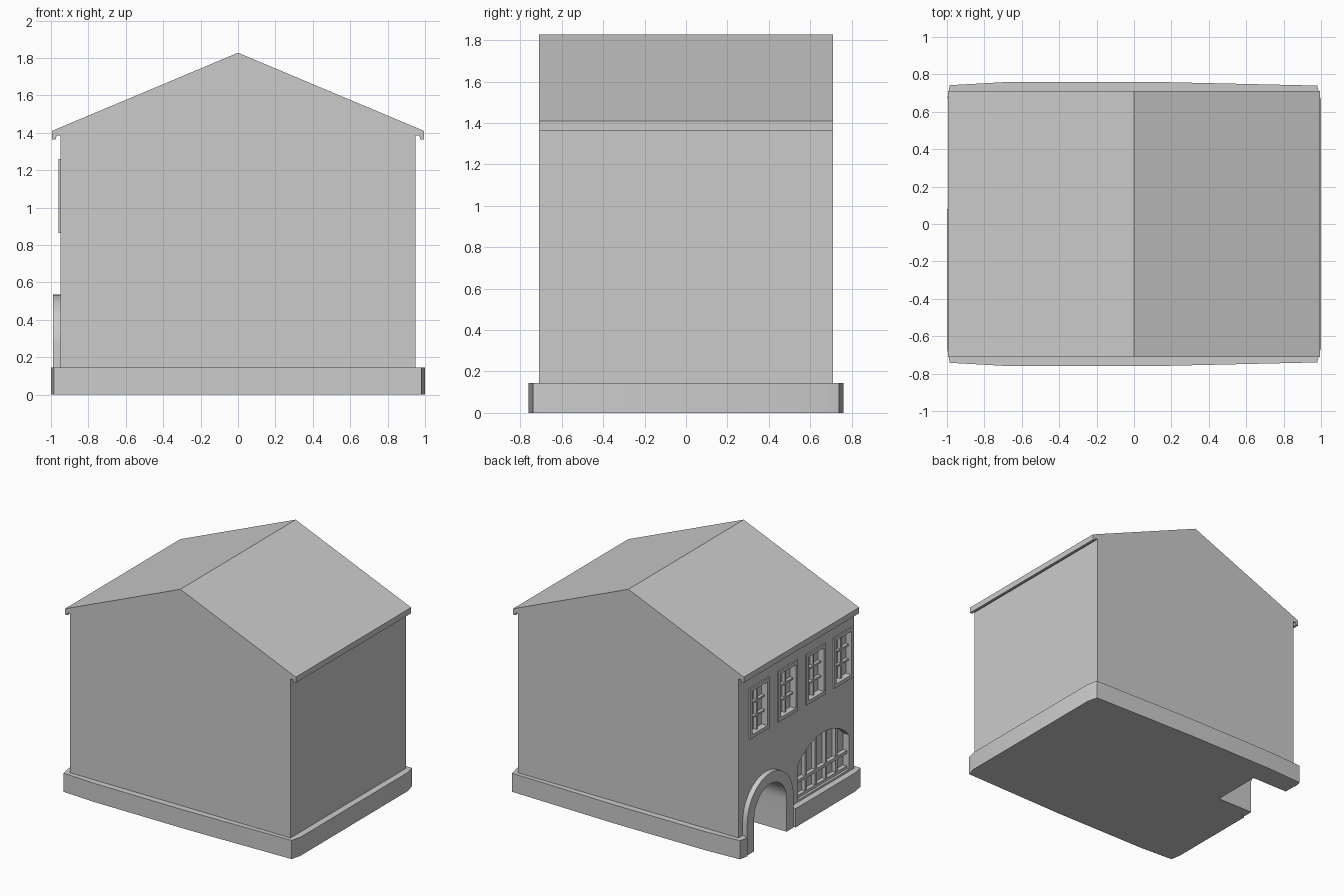
import bpy, bmesh, math

cube = bpy.data.objects.get("Cube")
if cube:
    bpy.data.objects.remove(cube, do_unlink=True)

grey = bpy.data.materials.new("plain grey")
grey.use_nodes = True
grey.diffuse_color = (0.6, 0.6, 0.6, 1)
grey.node_tree.nodes["Principled BSDF"].inputs["Base Color"].default_value = (0.6, 0.6, 0.6, 1)

AXES = {"x": lambda p, d: (d, p[0], p[1]),
        "y": lambda p, d: (p[0], d, p[1]),
        "z": lambda p, d: (p[0], p[1], d)}


def prism(name, pts, axis, lo, hi):
    """Extrude a flat outline along one axis."""
    bm = bmesh.new()
    ends = [[bm.verts.new(AXES[axis](p, d)) for p in pts] for d in (lo, hi)]
    for ring in ends:
        bm.faces.new(ring)
    n = len(pts)
    for i in range(n):
        j = (i + 1) % n
        bm.faces.new((ends[0][i], ends[0][j], ends[1][j], ends[1][i]))
    bmesh.ops.recalc_face_normals(bm, faces=bm.faces)
    mesh = bpy.data.meshes.new(name)
    bm.to_mesh(mesh)
    bm.free()
    mesh.materials.append(grey)
    obj = bpy.data.objects.new(name, mesh)
    bpy.context.collection.objects.link(obj)
    return obj


def activate(obj):
    bpy.ops.object.select_all(action='DESELECT')
    obj.select_set(True)
    bpy.context.view_layer.objects.active = obj


def cut(obj, cutter):
    activate(obj)
    mod = obj.modifiers.new("cut", 'BOOLEAN')
    mod.operation = 'DIFFERENCE'
    mod.solver = 'EXACT'
    mod.object = cutter
    bpy.ops.object.modifier_apply(modifier=mod.name)


def rect(y0, y1, z0, z1):
    return [(y0, z0), (y1, z0), (y1, z1), (y0, z1)]


def arch(yc, half, spring, rise, bottom, steps=24):
    """Opening outline with a circular or segmental head."""
    r = (half * half + rise * rise) / (2 * rise)
    a = math.asin(min(1, half / r))
    pts = [(yc + half, bottom)]
    for i in range(steps + 1):
        t = a - 2 * a * i / steps
        pts.append((yc + r * math.sin(t), spring + rise - r + r * math.cos(t)))
    return pts + [(yc - half, bottom)]


WALL, TOP = 0.95, 0.145
DOOR_Y, BAY_Y, BAY_HALF = 0.375, -0.335, 0.315

# Walls and gabled roof share one profile
half_profile = [(WALL, TOP - 0.03), (WALL, 1.385), (0.97, 1.385), (0.975, 1.365),
                (0.995, 1.365), (0.995, 1.41)]
house = prism("house_body", half_profile + [(0, 1.828)]
              + [(-x, z) for x, z in reversed(half_profile)], "y", -0.71, 0.71)

# Slightly bowed plinth
edge = [(-1, -0.66), (-0.985, -0.742), (-0.7, -0.758), (0.1, -0.76), (0.98, -0.74), (1, -0.66)]
plinth = prism("plinth", edge + [(x, -y) for x, y in reversed(edge)], "z", 0, TOP)

# Openings in the facade
cutters = []


def opening(pts, depth, targets):
    cutter = prism("cutter", pts, "x", -1.1, depth)
    cutter.hide_render = True
    cutters.append(cutter)
    for t in targets:
        cut(t, cutter)


opening(rect(DOOR_Y - 0.295, DOOR_Y + 0.295, -0.1, 0.3), -0.975, [plinth])
opening(arch(DOOR_Y, 0.2, 0.25, 0.2, -0.1), -0.68, [plinth, house])
opening(arch(BAY_Y, BAY_HALF, 0.43, 0.14, 0.16), -0.9, [house])

# Raised arch around the doorway
outer = arch(DOOR_Y, 0.285, 0.25, 0.285, 0)
inner = arch(DOOR_Y, 0.2, 0.25, 0.2, 0)
surround = prism("door_surround", outer + inner[::-1], "x", -0.99, -0.94)

# Upper windows: recess, raised trim and glazing bars
Z0, Z1, TRIM, BAR = 0.865, 1.26, 0.028, 0.007
for n, yc in enumerate((0.46, 0.11, -0.235, -0.575)):
    y0, y1 = yc - 0.12, yc + 0.12
    a, b, c, d = y0 + TRIM, y1 - TRIM, Z0 + TRIM, Z1 - TRIM
    opening(rect(a, b, c, d), -0.91, [house])
    sides = {"left": rect(y0, a, Z0, Z1), "right": rect(b, y1, Z0, Z1),
             "sill": rect(a, b, Z0, c), "head": rect(a, b, d, Z1)}
    for part, pts in sides.items():
        prism(f"window_{n + 1}_{part}", pts, "x", -0.96, -0.905)
    prism(f"window_{n + 1}_mullion", rect(yc - BAR, yc + BAR, c, d), "x", -0.935, -0.905)
    for k in (1, 2):
        z = c + (d - c) * k / 3
        prism(f"window_{n + 1}_bar_{k}", rect(a, b, z - BAR, z + BAR), "x", -0.934, -0.905)

# Wide arched window: uprights, cross rails
r = (BAY_HALF ** 2 + 0.14 ** 2) / 0.28
for k in range(1, 5):
    y = BAY_Y - BAY_HALF + 2 * BAY_HALF * k / 5
    top = 0.57 - r + math.sqrt(r * r - (y - BAY_Y) ** 2) + 0.01
    prism(f"arched_window_upright_{k}", rect(y - 0.01, y + 0.01, 0.155, top), "x", -0.93, -0.895)
for k, (z, h) in enumerate(((0.17, 0.012), (0.29, 0.012))):
    prism(f"arched_window_rail_{k + 1}",
          rect(BAY_Y - BAY_HALF - 0.005, BAY_Y + BAY_HALF + 0.005, z - h, z + h),
          "x", -0.931, -0.895)

for cutter in cutters:
    bpy.data.objects.remove(cutter, do_unlink=True)

# Smooth the arches, keep corners sharp
for obj in (house, plinth, surround):
    activate(obj)
    bpy.ops.object.shade_smooth_by_angle(angle=math.radians(25))
